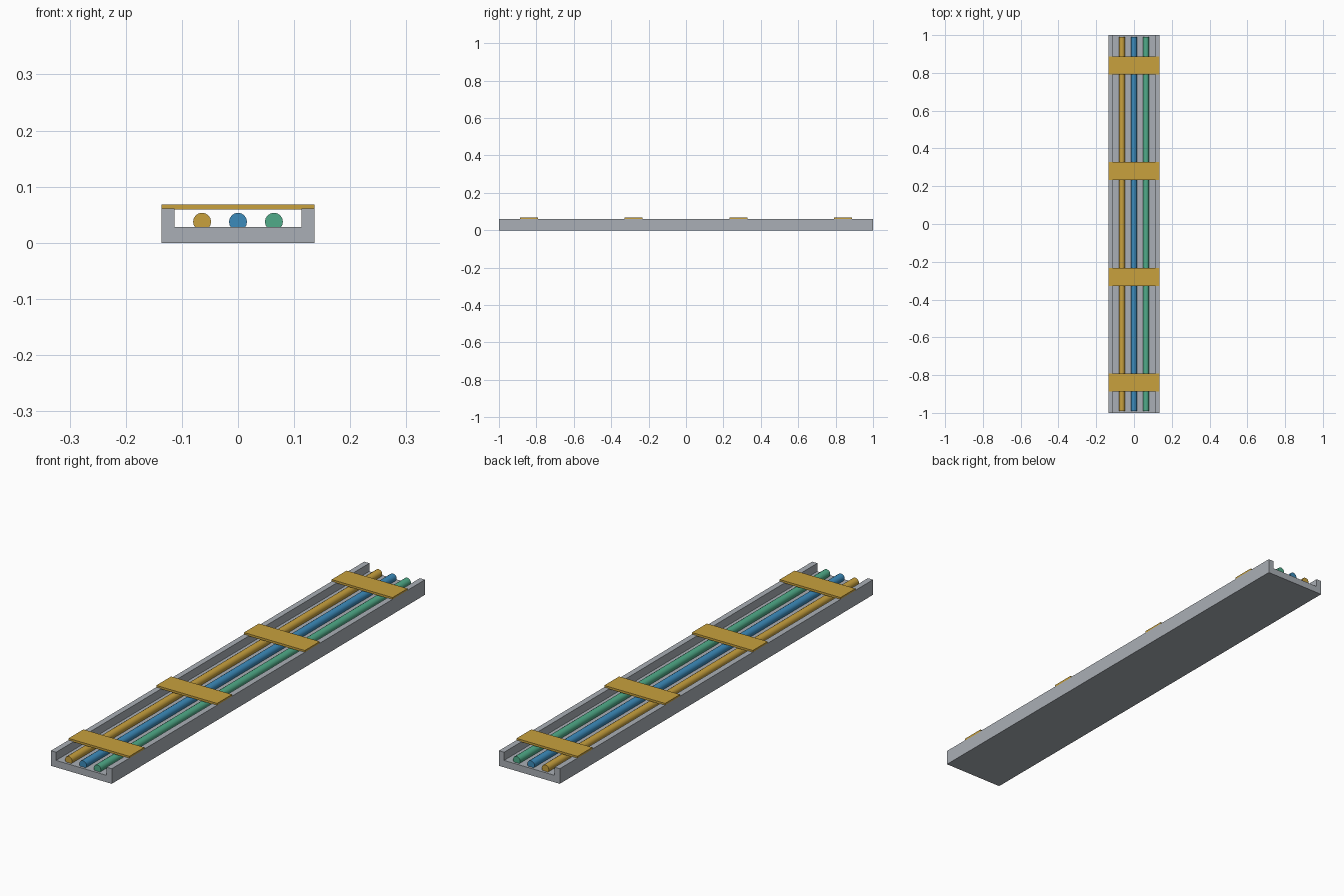
import bpy, bmesh, math

if "Cube" in bpy.data.objects:
    bpy.data.objects.remove(bpy.data.objects["Cube"])

def material(name, rgb):
    m = bpy.data.materials.new(name)
    m.diffuse_color = (*rgb, 1)
    m.use_nodes = True
    m.node_tree.nodes["Principled BSDF"].inputs["Base Color"].default_value = m.diffuse_color
    return m

GREY = material("tray grey", (0.40, 0.43, 0.465))
GOLD = material("gold", (0.58, 0.355, 0.048))
BLUE = material("blue", (0.045, 0.26, 0.50))
GREEN = material("green", (0.08, 0.41, 0.25))

def extrude_profile(name, points, y0, y1, mat):
    """Extrude an x/z outline along y."""
    bm = bmesh.new()
    face = bm.faces.new([bm.verts.new((x, y0, z)) for x, z in points])
    out = bmesh.ops.extrude_face_region(bm, geom=[face])
    moved = [v for v in out["geom"] if isinstance(v, bmesh.types.BMVert)]
    bmesh.ops.translate(bm, verts=moved, vec=(0, y1 - y0, 0))
    bmesh.ops.recalc_face_normals(bm, faces=bm.faces)
    mesh = bpy.data.meshes.new(name)
    bm.to_mesh(mesh)
    bm.free()
    mesh.materials.append(mat)
    obj = bpy.data.objects.new(name, mesh)
    bpy.context.collection.objects.link(obj)
    return obj

W, INNER, FLOOR, RIM = 0.136, 0.113, 0.028, 0.061

# U-shaped tray
half = [(W, 0), (W, RIM), (INNER, RIM), (INNER, FLOOR)]
extrude_profile("cable_tray", half + [(-x, z) for x, z in reversed(half)], -1, 1, GREY)

# Three round cables, bedded slightly into the floor
R, CZ, SIDES = 0.016, 0.0375, 16
for name, x, mat in (("left_cable", -0.064, GOLD), ("middle_cable", 0, BLUE),
                     ("right_cable", 0.064, GREEN)):
    ring = [(x + R * math.cos(2 * math.pi * i / SIDES),
             CZ + R * math.sin(2 * math.pi * i / SIDES)) for i in range(SIDES)]
    cable = extrude_profile(name, ring, -0.99, 0.99, mat)
    bpy.ops.object.select_all(action='DESELECT')
    cable.select_set(True)
    bpy.context.view_layer.objects.active = cable
    bpy.ops.object.shade_smooth_by_angle(angle=math.radians(40))

# Four flat straps across the rims
for i in range(4):
    y = -0.84 + 0.56 * i
    extrude_profile(f"strap_{i + 1}", [(-W, 0.059), (W, 0.059), (W, 0.068), (-W, 0.068)],
                    y - 0.0475, y + 0.0475, GOLD)
